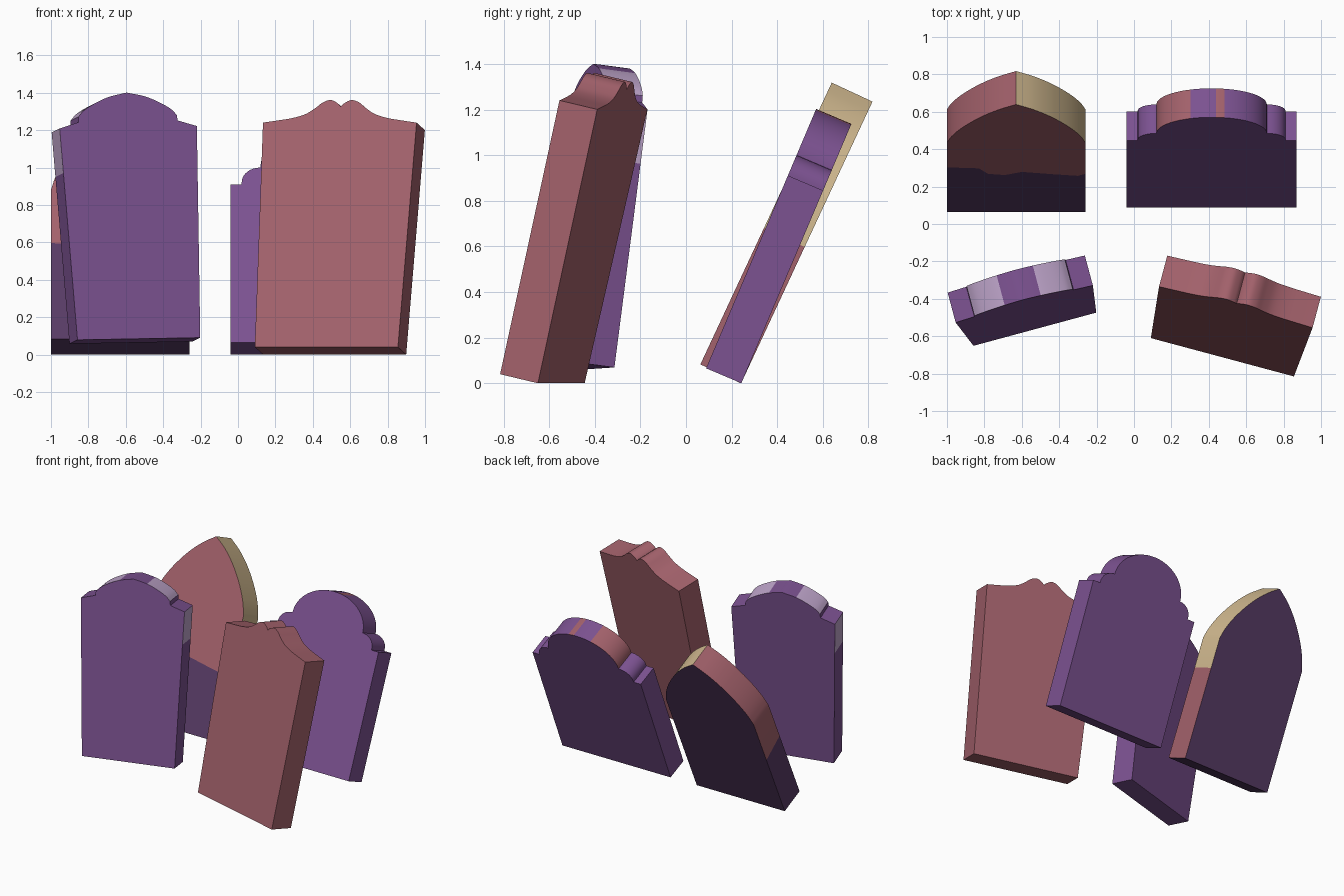
import bpy, bmesh, math
from mathutils import Matrix, Vector

cube = bpy.data.objects.get("Cube")
if cube:
    bpy.data.objects.remove(cube, do_unlink=True)


def material(name, rgb):
    col = [((c / 255 + 0.055) / 1.055) ** 2.4 for c in rgb] + [1]
    m = bpy.data.materials.new(name)
    m.use_nodes = True
    m.diffuse_color = col
    bsdf = m.node_tree.nodes["Principled BSDF"]
    bsdf.inputs["Base Color"].default_value = col
    bsdf.inputs["Roughness"].default_value = 0.9
    return m


MATS = [material("purple stone", (124, 82, 145)),
        material("dark purple stone", (88, 59, 101)),
        material("rose stone", (164, 98, 108)),
        material("sand edge", (210, 186, 144)),
        material("lilac edge", (192, 166, 204))]
PURPLE, DARK, ROSE, SAND, LILAC = range(len(MATS))


def smooth_curve(pts, steps=4):
    """Catmull-Rom curve through the points."""
    p = [Vector(q) for q in pts]
    p = [2 * p[0] - p[1]] + p + [2 * p[-1] - p[-2]]
    out = []
    for a, b, c, d in zip(p, p[1:], p[2:], p[3:]):
        for i in range(steps):
            t = i / steps
            out.append(0.5 * (2 * b + (c - a) * t + (2 * a - 5 * b + 4 * c - d) * t ** 2
                              + (3 * b - a - 3 * c + d) * t ** 3))
    return [tuple(v) for v in out] + [tuple(pts[-1])]


def arc(cx, cz, rx, rz, n):
    """Quarter ellipse from the side up to the top."""
    return [(cx + rx * math.cos(a), cz + rz * math.sin(a))
            for a in (math.pi / 2 * i / n for i in range(n + 1))]


def gravestone(name, half, thick, loc, yaw, tilt, roll=0, cuts=(), rule=None, edit=None):
    """Mirror a half outline (base to top centre), thicken it, colour it and lean it."""
    outline = half + [(-x, z) for x, z in reversed(half[:-1])]
    bm = bmesh.new()
    front = bm.faces.new([bm.verts.new((x, 0, z)) for x, z in outline])
    ext = bmesh.ops.extrude_face_region(bm, geom=[front], use_keep_orig=True)
    moved = [v for v in ext["geom"] if isinstance(v, bmesh.types.BMVert)]
    bmesh.ops.translate(bm, verts=moved, vec=(0, thick, 0))
    for co, no in cuts:
        bmesh.ops.bisect_plane(bm, geom=bm.verts[:] + bm.edges[:] + bm.faces[:],
                               plane_co=co, plane_no=no)
    bmesh.ops.recalc_face_normals(bm, faces=bm.faces[:])
    for f in bm.faces:
        f.normal_update()
        if rule:
            f.material_index = rule(f.calc_center_median(), f.normal)
    if edit:
        edit(bm)
    mesh = bpy.data.meshes.new(name)
    rot = (Matrix.Rotation(math.radians(yaw), 4, 'Z')
           @ Matrix.Rotation(math.radians(-tilt), 4, 'X')
           @ Matrix.Rotation(math.radians(roll), 4, 'Y'))
    bm.transform(Matrix.Translation(loc) @ rot)
    bm.to_mesh(mesh)
    bm.free()
    for m in MATS:
        mesh.materials.append(m)
    ob = bpy.data.objects.new(name, mesh)
    bpy.context.collection.objects.link(ob)
    bpy.ops.object.select_all(action='DESELECT')
    ob.select_set(True)
    bpy.context.view_layer.objects.active = ob
    bpy.ops.object.shade_smooth_by_angle(angle=math.radians(30))


# Rose stone with a scrolled, double-humped top
scroll = smooth_curve([(0.425, 1.232), (0.35, 1.243), (0.26, 1.258), (0.19, 1.28),
                       (0.14, 1.312), (0.1, 1.343), (0.057, 1.356), (0.018, 1.338), (0, 1.32)])
gravestone("scrolled_gravestone", [(0.396, 0)] + scroll, 0.176,
           (0.4725, -0.7125, 0.04), -15, 13, rule=lambda c, n: ROSE)


# Purple stone with a round arch and stepped quarter-round shoulders
def arch_rule(c, n):
    if c.z > 1.02 and abs(n.y) < 0.5 and (c.x < -0.115 or 0.015 < c.x < 0.065):
        return ROSE
    return PURPLE


gravestone("round_arch_gravestone",
           [(0.455, 0), (0.455, 0.918), (0.395, 0.918)] + arc(0.295, 0.93, 0.1, 0.085, 8)
           + arc(0, 1.015, 0.295, 0.22, 20),
           0.168, (0.415, 0.088, 0.066), 0, 23, rule=arch_rule)


# Flared purple stone with a shallow arch and worn lilac edges
def worn_rule(c, n):
    if abs(n.y) > 0.5 or c.z < 0.9:
        return PURPLE
    on_side = abs(n.x) > 0.8 and abs(c.x) > 0.32
    on_arch = 0.11 < abs(c.x) < 0.272
    return LILAC if on_side or on_arch else PURPLE


low_arch = smooth_curve([(0.272, 1.202), (0.24, 1.235), (0.18, 1.271), (0.1, 1.305), (0, 1.327)])
gravestone("low_arch_gravestone", [(0.34, 0), (0.38, 1.14), (0.275, 1.172)] + low_arch,
           0.167, (-0.53, -0.5625, 0.085), 15, 7.3, roll=-1,
           cuts=[((0, 0, 0.9), (0, 0, 1))], rule=worn_rule)

# Pointed stone: rose above a ragged dark base, sand-coloured left edge
BASE, EDGE = 0.52, 0.66
RAGGED = {-0.37: 0.567, -0.2: 0.555, -0.15: 0.485, -0.06: 0.47, 0.03: 0.51,
          0.2: 0.48, 0.33: 0.46, 0.37: 0.485}


def pointed_rule(c, n):
    if n.y > 0.5 or n.z < -0.5:
        return DARK
    if n.x > 0.2:
        return SAND if c.z > EDGE else ROSE
    return ROSE if c.z > BASE else DARK


def rag_line(bm):
    for v in bm.verts:
        if v.co.y < 0.001 and abs(v.co.z - BASE) < 0.001:
            key = min(RAGGED, key=lambda x: abs(x - v.co.x))
            v.co.z = RAGGED[key]


pointed = smooth_curve([(0.37, 0.88), (0.345, 0.96), (0.3, 1.05), (0.24, 1.14),
                        (0.17, 1.225), (0.09, 1.3), (0, 1.363)], 3)
gravestone("pointed_gravestone", [(0.37, 0)] + pointed, 0.197,
           (-0.63, 0.063, 0.083), 0, 25,
           cuts=[((0, 0, z), (0, 0, 1)) for z in (BASE, EDGE)]
           + [((x, 0, 0), (1, 0, 0)) for x in RAGGED if abs(x) < 0.36],
           rule=pointed_rule, edit=rag_line)
